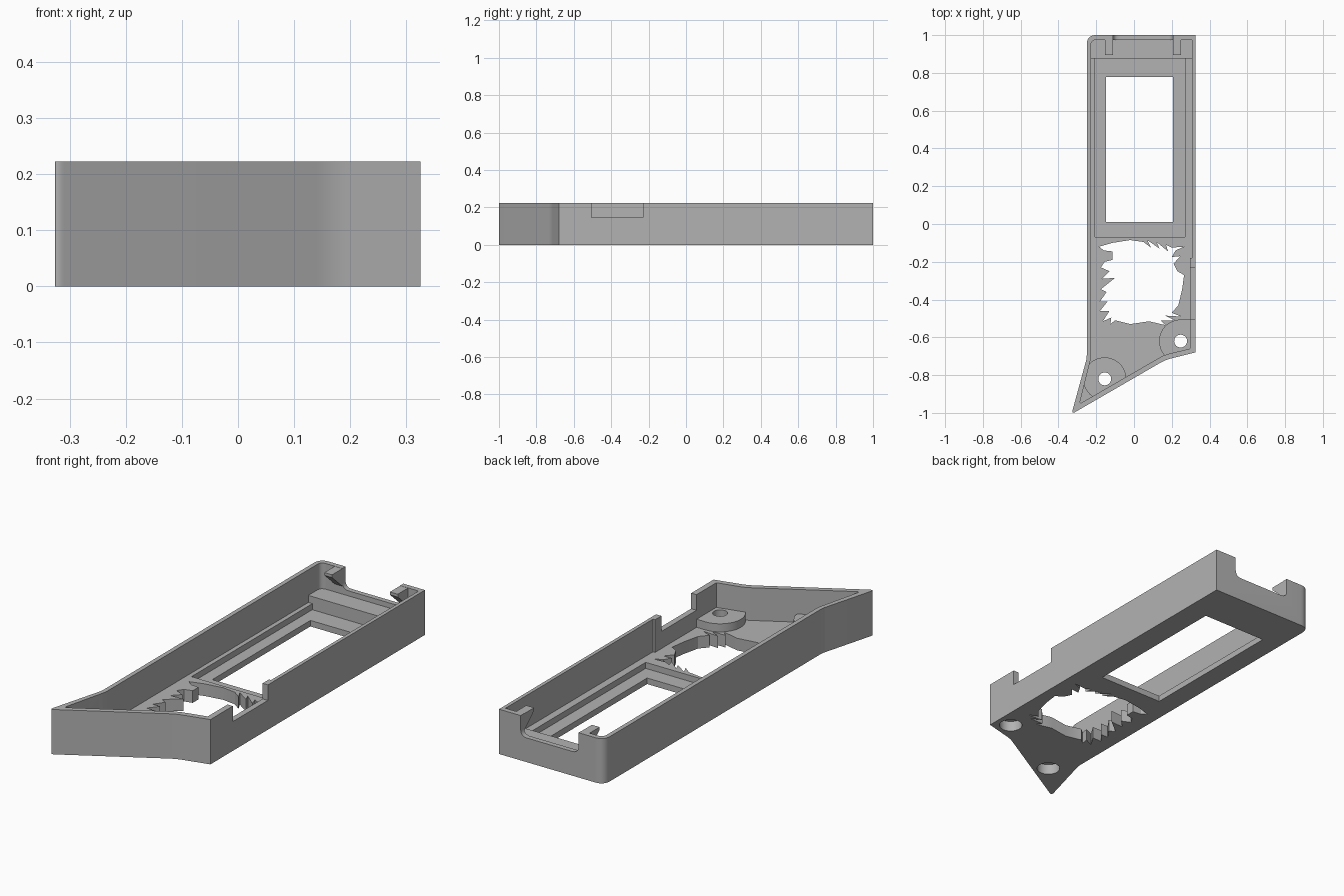
import bpy, bmesh, math
from mathutils import Vector

cube = bpy.data.objects.get("Cube")
if cube:
    bpy.data.objects.remove(cube)

grey = bpy.data.materials.new("plain grey")
grey.use_nodes = True
grey.diffuse_color = (0.45, 0.45, 0.45, 1)
grey.node_tree.nodes["Principled BSDF"].inputs["Base Color"].default_value = grey.diffuse_color

HEIGHT, FLOOR, LIP, LEDGE, BOSS = 0.222, 0.06, 0.03, 0.095, 0.1


def rounded(corners, steps=8):
    """Outline from (x, y, radius) corners."""
    out = []
    for i, (x, y, r) in enumerate(corners):
        p = Vector((x, y))
        if not r:
            out.append(p)
            continue
        a = p + (Vector(corners[i - 1][:2]) - p).normalized() * r
        b = p + (Vector(corners[(i + 1) % len(corners)][:2]) - p).normalized() * r
        for k in range(steps + 1):
            t = k / steps
            out.append(a * (1 - t) ** 2 + p * 2 * t * (1 - t) + b * t * t)
    return out


def circle(x, y, r, n=40):
    return [(x + r * math.cos(math.tau * k / n), y + r * math.sin(math.tau * k / n))
            for k in range(n)]


def rect(x0, x1, y0, y1):
    return [(x0, y0), (x1, y0), (x1, y1), (x0, y1)]


def prism(name, outline, low, high, axis="z"):
    """Extrude an outline along z, y (outline in x, z) or x (outline in y, z)."""
    place = {"z": lambda u, v, w: (u, v, w),
             "y": lambda u, v, w: (u, w, v),
             "x": lambda u, v, w: (w, u, v)}[axis]
    bm = bmesh.new()
    face = bm.faces.new([bm.verts.new(place(p[0], p[1], low)) for p in outline])
    grown = bmesh.ops.extrude_face_region(bm, geom=[face])["geom"]
    shift = Vector(place(0, 0, high - low))
    bmesh.ops.translate(bm, vec=shift, verts=[g for g in grown if isinstance(g, bmesh.types.BMVert)])
    bmesh.ops.recalc_face_normals(bm, faces=bm.faces)
    mesh = bpy.data.meshes.new(name)
    bm.to_mesh(mesh)
    bm.free()
    mesh.materials.append(grey)
    obj = bpy.data.objects.new(name, mesh)
    bpy.context.collection.objects.link(obj)
    return obj


def combine(obj, tool, operation="DIFFERENCE"):
    """Apply a boolean and throw the tool away."""
    mod = obj.modifiers.new("cut", "BOOLEAN")
    mod.operation, mod.object, mod.solver = operation, tool, "EXACT"
    bpy.context.view_layer.update()
    graph = bpy.context.evaluated_depsgraph_get()
    mesh = bpy.data.meshes.new_from_object(obj.evaluated_get(graph))
    obj.modifiers.clear()
    obj.data = mesh
    bpy.data.objects.remove(tool)


# Tray body: outer shell and hollow
outer = rounded([(0.325, 1, 0), (0.325, -0.68, 0), (0.165, -0.72, 0.03),
                 (-0.331, -1.007, 0.025), (-0.25, -0.71, 0.02), (-0.25, 1, 0.05)])
inner = rounded([(0.307, 0.975, 0), (0.307, -0.18, 0), (0.296, -0.18, 0),
                 (0.296, -0.66, 0), (0.16, -0.693, 0.03), (-0.288, -0.952, 0.015),
                 (-0.228, -0.71, 0.02), (-0.228, 0.975, 0.03)])
tray = prism("tray", outer, 0, HEIGHT)
combine(tray, prism("hollow", inner, FLOOR, 0.4))

# Display recess and window
combine(tray, prism("recess", rect(-0.206, 0.27, -0.07, 0.876), LIP, 0.1))
combine(tray, prism("window", rect(-0.148, 0.206, 0.01, 0.778), -0.1, 0.1))

# Ragged flame-edged opening, in hundredths
flame = [(-18.5, -12), (-11.5, -10), (-2, -8.5), (5, -9.5), (9, -12.5), (7, -8.5),
         (13.5, -13), (12, -9.5), (18, -14.5), (17, -11), (20, -12.5), (26.5, -12),
         (22, -14), (20, -17.5), (24.5, -17), (21, -21), (23, -25), (26.5, -27),
         (25.5, -34.5), (23.5, -43), (20, -47), (25, -49), (16.5, -48.5), (21.5, -51),
         (14, -51), (16.5, -53.5), (8, -51.5), (-2, -53), (-10, -51), (-12.5, -53),
         (-12, -49.5), (-16.5, -51.5), (-13, -46), (-18, -46), (-14, -41), (-18, -41),
         (-14.5, -36), (-17.5, -34.5), (-10, -28.5), (-17, -29), (-13, -25),
         (-17.5, -23), (-15.5, -20), (-11.5, -19), (-11.5, -14.5), (-16, -14)]
combine(tray, prism("flame_cut", [(x / 100, y / 100) for x, y in flame], -0.1, 0.1))

# Cable notch in the side wall, rounded notch in the back wall
combine(tray, prism("side_notch", rect(0.26, 0.4, -0.505, -0.23), 0.145, 0.4))
back = rounded([(-0.111, 0.12, 0.035), (0.206, 0.12, 0.035), (0.206, 0.4, 0), (-0.111, 0.4, 0)])
combine(tray, prism("back_notch", back, 0.94, 1.1, "y"))

# Screw bosses: one round, one running straight into the side wall
cx, cy, r = 0.247, -0.62, 0.114
arc = [(cx + r * math.cos(a), cy + r * math.sin(a))
       for a in (math.pi * (0.5 + k / 24) for k in range(25))]
screws = {"right_boss": (-0.155, -0.82, circle(-0.155, -0.82, r)),
          "left_boss": (cx, cy, arc + [(0.4, cy - r), (0.4, cy + r)])}
shell = [Vector(p) for p in outer]
for name, (x, y, outline) in screws.items():
    boss = prism(name, outline, 0.045, BOSS)
    limit = rounded([(0.31, 0.9, 0), (0.31, -0.67, 0), (0.162, -0.706, 0.03),
                     (-0.305, -0.975, 0.02), (-0.239, -0.71, 0), (-0.239, 0.9, 0)])
    combine(boss, prism("limit", limit, 0, 0.2), "INTERSECT")
    for part in (tray, boss):
        combine(part, prism("screw_hole", circle(x, y, 0.034), -0.1, 0.3))
        combine(part, prism("counterbore", circle(x, y, 0.054), -0.1, 0.052))

# Raised ledge inside the back wall
prism("back_ledge", rect(-0.235, 0.315, 0.876, 0.985), 0.045, LEDGE)

# Wedge-shaped snap hooks beside the back notch
for name, x0, x1 in (("right_hook", -0.153, -0.111), ("left_hook", 0.206, 0.249)):
    wedge = [(0.985, HEIGHT - 0.001), (0.895, HEIGHT - 0.001), (0.895, 0.207), (0.985, 0.125)]
    prism(name, wedge, x0, x1, "x")

# Smooth the round parts, keep the edges crisp
bpy.ops.object.select_all(action="DESELECT")
for obj in bpy.context.collection.objects:
    if obj.type == "MESH" and obj.data.materials and obj.data.materials[0] == grey:
        obj.select_set(True)
        bpy.context.view_layer.objects.active = obj
bpy.ops.object.shade_smooth_by_angle(angle=math.radians(25))
